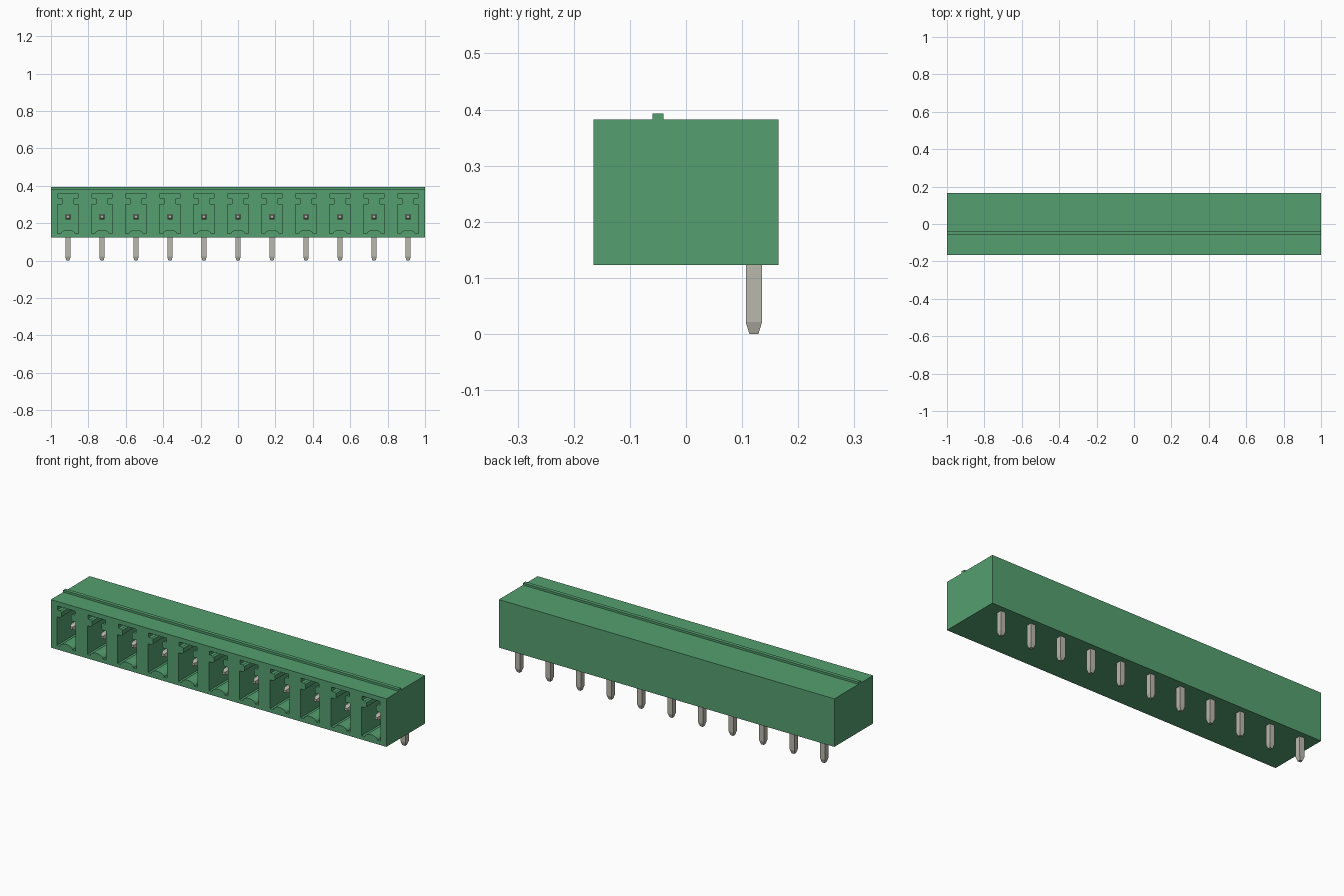
import bpy, bmesh, math

if "Cube" in bpy.data.objects:
    bpy.data.objects.remove(bpy.data.objects["Cube"], do_unlink=True)

COUNT = 11
PITCH = 2 / COUNT
CENTRES = [(i - (COUNT - 1) / 2) * PITCH for i in range(COUNT)]
CAVITY_BACK = 0.08


def material(name, rgb):
    mat = bpy.data.materials.new(name)
    mat.use_nodes = True
    mat.diffuse_color = (*rgb, 1)
    mat.node_tree.nodes["Principled BSDF"].inputs["Base Color"].default_value = (*rgb, 1)
    return mat


green = material("green plastic", (0.09, 0.35, 0.16))
metal = material("tinned metal", (0.49, 0.48, 0.42))


def finish(bm, name, mat):
    bmesh.ops.recalc_face_normals(bm, faces=bm.faces)
    mesh = bpy.data.meshes.new(name)
    bm.to_mesh(mesh)
    bm.free()
    mesh.materials.append(mat)
    obj = bpy.data.objects.new(name, mesh)
    bpy.context.collection.objects.link(obj)
    return obj


def prism(bm, profile, offset):
    """Extrude a closed 3D outline along an offset."""
    face = bm.faces.new([bm.verts.new(p) for p in profile])
    out = bmesh.ops.extrude_face_region(bm, geom=[face], use_keep_orig=True)
    verts = [v for v in out["geom"] if isinstance(v, bmesh.types.BMVert)]
    bmesh.ops.translate(bm, verts=verts, vec=offset)


def loft(bm, rings):
    """Skin a stack of square rings and cap both ends."""
    rows = [[bm.verts.new(p) for p in ring] for ring in rings]
    for a, b in zip(rows, rows[1:]):
        for k in range(4):
            n = (k + 1) % 4
            bm.faces.new((a[k], a[n], b[n], b[k]))
    bm.faces.new(rows[0])
    bm.faces.new(rows[-1])


# Housing with the coding ridge along its top
side = [(-0.165, 0.123), (0.165, 0.123), (0.165, 0.382), (-0.04, 0.382),
        (-0.04, 0.393), (-0.06, 0.393), (-0.06, 0.382), (-0.165, 0.382)]
bm = bmesh.new()
prism(bm, [(-1, y, z) for y, z in side], (2, 0, 0))
housing = finish(bm, "housing", green)

# Keyed socket outline: T-slot above, wide bay below, arched floor
half = [(0.038, 0.144), (0.056, 0.144), (0.056, 0.299), (0.036, 0.299),
        (0.028, 0.306), (0.028, 0.33), (0.036, 0.336), (0.053, 0.336),
        (0.053, 0.358)]
arch = [(0.038 * math.cos(t), 0.144 + 0.021 * math.sin(t))
        for t in (math.pi * k / 10 for k in range(9, 0, -1))]
outline = half + [(-x, z) for x, z in reversed(half)] + arch

bm = bmesh.new()
for cx in CENTRES:
    prism(bm, [(cx + x, -0.2, z) for x, z in outline], (0, CAVITY_BACK + 0.2, 0))
cutter = finish(bm, "socket_cutter", green)
cutter.hide_render = True

cut = housing.modifiers.new("sockets", "BOOLEAN")
cut.operation = "DIFFERENCE"
cut.solver = "EXACT"
cut.object = cutter
bpy.context.view_layer.objects.active = housing
bpy.ops.object.modifier_apply(modifier=cut.name)
bpy.data.objects.remove(cutter, do_unlink=True)

# Contact blades inside the sockets and solder tails below
SQUARE = [(-1, -1), (1, -1), (1, 1), (-1, 1)]
for i, cx in enumerate(CENTRES, 1):
    bm = bmesh.new()
    loft(bm, [[(cx + u * r, y, 0.235 + v * r) for u, v in SQUARE]
              for y, r in ((-0.12, 0.007), (-0.1, 0.014), (CAVITY_BACK + 0.005, 0.014))])
    finish(bm, f"contact_blade_{i}", metal)

    bm = bmesh.new()
    loft(bm, [[(cx + u * r, 0.121 + v * r, z) for u, v in SQUARE]
              for z, r in ((0, 0.008), (0.021, 0.0145), (0.128, 0.0145))])
    finish(bm, f"solder_tail_{i}", metal)
